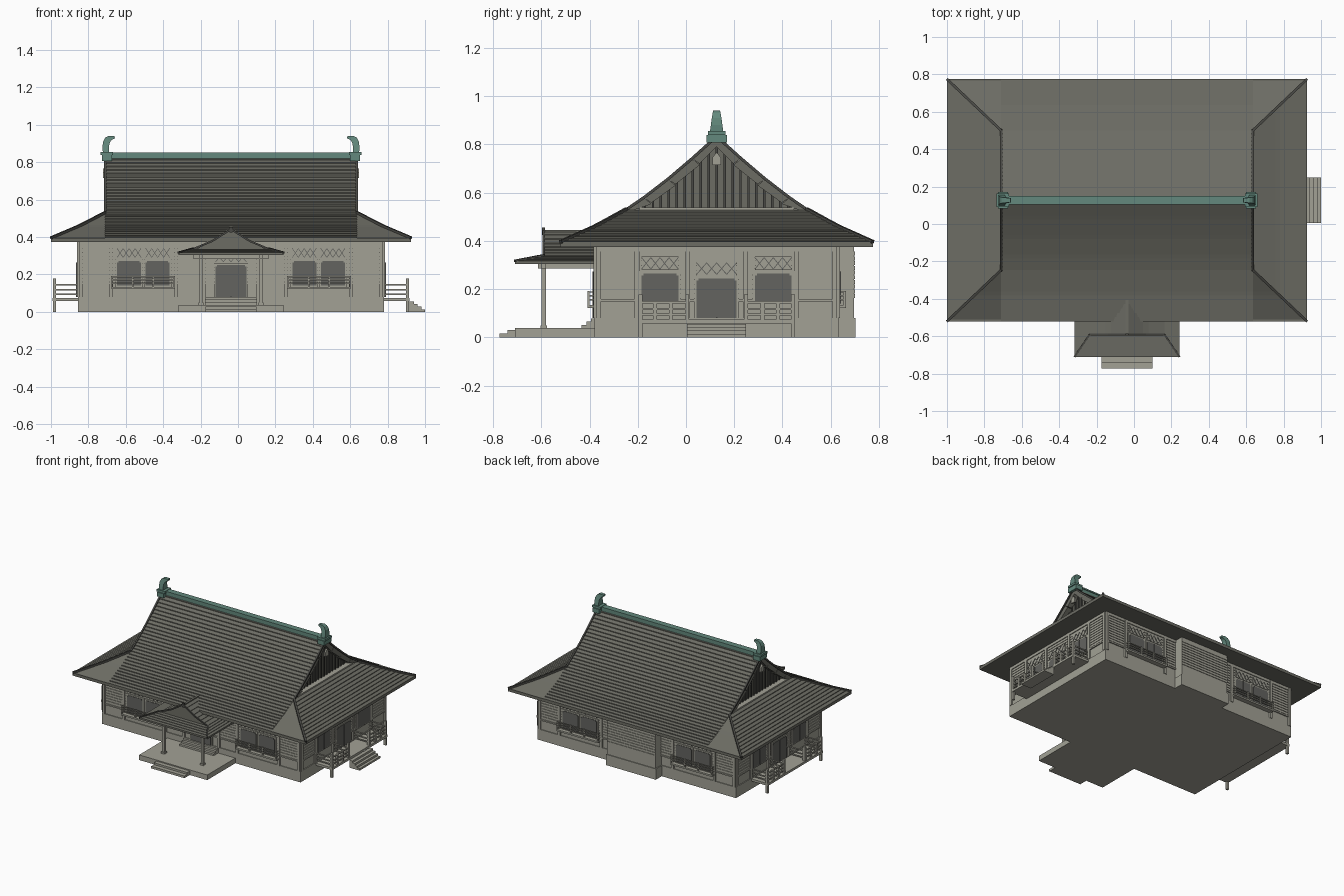
import bpy, bmesh, math
from mathutils import Vector, Matrix

if "Cube" in bpy.data.objects:
    bpy.data.objects.remove(bpy.data.objects["Cube"])

CX, CY = -0.0375, 0.127          # centre of the main hall
HX, HY = 0.8125, 0.5             # half size of the walls
parts = {}


def material(name, rgb):
    m = bpy.data.materials.new(name)
    m.diffuse_color = (*rgb, 1)
    m.use_nodes = True
    m.node_tree.nodes["Principled BSDF"].inputs["Base Color"].default_value = m.diffuse_color
    return m


STONE = material("pale_plaster", (0.36, 0.355, 0.30))
TILE = material("grey_tile", (0.15, 0.15, 0.127))
DARK = material("dark_trim", (0.065, 0.065, 0.058))
GLASS = material("window_grey", (0.125, 0.125, 0.115))
TEAL = material("weathered_copper", (0.125, 0.25, 0.205))


def part(name, mat):
    if name not in parts:
        parts[name] = (bmesh.new(), mat)
    return parts[name][0]


def box(name, mat, a, b):
    """Box between two corners, measured from the hall centre."""
    a, b = Vector(a), Vector(b)
    size = Vector([abs(q - p) for p, q in zip(a, b)])
    m = Matrix.Translation((a + b) / 2 + Vector((CX, CY, 0))) @ Matrix.Diagonal((*size, 1))
    bmesh.ops.create_cube(part(name, mat), size=1, matrix=m)


def rod(name, mat, a, b, w, h=None):
    a, b = Vector(a), Vector(b)
    d = b - a
    m = (Matrix.Translation((a + b) / 2 + Vector((CX, CY, 0))) @ d.to_track_quat('X', 'Z').to_matrix().to_4x4()
         @ Matrix.Diagonal((d.length, w, h or w, 1)))
    bmesh.ops.create_cube(part(name, mat), size=1, matrix=m)


def prism(name, mat, poly, offset):
    """Polygon extruded along an offset vector."""
    bm, o = part(name, mat), Vector(offset)
    c = Vector((CX, CY, 0))
    v0 = [bm.verts.new(Vector(p) + c) for p in poly]
    v1 = [bm.verts.new(Vector(p) + c + o) for p in poly]
    bm.faces.new(v0)
    bm.faces.new(v1[::-1])
    for i in range(len(poly)):
        j = (i + 1) % len(poly)
        bm.faces.new((v0[i], v0[j], v1[j], v1[i]))


def at(side, u, n, z):
    """Point on a wall: u along it, n outwards from it."""
    return {'front': (u, -HY - n, z), 'back': (u, HY + n, z),
            'right': (HX + n, u, z), 'left': (-HX - n, u, z)}[side]


def wbox(name, mat, side, u0, u1, z0, z1, n0, n1):
    box(name, mat, at(side, u0, n0, z0), at(side, u1, n1, z1))


def curve(pts, d):
    for (d0, z0), (d1, z1) in zip(pts, pts[1:]):
        if d <= d1 + 1e-6:
            return z0 + (z1 - z0) * (d - d0) / (d1 - d0)
    return pts[-1][1]


def slope(name, mat, rows, place, lip):
    """Tile courses; rows are (d, z, w0, w1), each course ends in a small lip."""
    bm, c = part(name, mat), Vector((CX, CY, 0))
    out = Vector(place(0, 1, 0)) - Vector(place(0, 0, 0)) + Vector((0, 0, 1))

    def quad(*ps):
        f = bm.faces.new([bm.verts.new(Vector(place(*p)) + c) for p in ps])
        f.normal_update()
        if f.normal.dot(out) < 0:
            f.normal_flip()
    for (d0, z0, a0, b0), (d1, z1, a1, b1) in zip(rows, rows[1:]):
        quad((a0, d0, z0), (b0, d0, z0), (b1, d1, z1 + lip), (a1, d1, z1 + lip))
        if lip:
            quad((a1, d1, z1 + lip), (b1, d1, z1 + lip), (b1, d1, z1), (a1, d1, z1))


def steps(a, b, n):
    return [a + (b - a) * i / n for i in range(n + 1)]


# Main roof: curved courses, gabled top and hipped skirt
PROF = [(0, 0.83), (0.1, 0.74), (0.2, 0.655), (0.3, 0.578), (0.373, 0.528), (0.5, 0.458), (0.6475, 0.392)]
GX, GY, EX, EY = 0.6725, 0.373, 0.9625, 0.6475
for s in (-1, 1):
    along = lambda w, d, z: (w, s * d, z)
    across = lambda w, d, z: (s * d, w, z)
    ds = steps(0, GY, 18) + steps(GY, EY, 12)[1:]
    slope("main_roof_courses", TILE, [(d, curve(PROF, d), -GX, GX) for d in ds], along, 0.006)
    skirt = steps(0, 1, 12)
    zs = [curve(PROF, GY + t * (EY - GY)) for t in skirt]
    for e in (-1, 1):       # smooth corner triangles
        slope("roof_corners", TILE, [(GY + t * (EY - GY), z, e * GX, e * (GX + t * (EX - GX)))
                                     for t, z in zip(skirt, zs)], along, 0)
        hip = [(e * (GX + t * (EX - GX)), s * (GY + t * (EY - GY)), z + 0.004) for t, z in zip(skirt, zs)]
        for a, b in zip(hip[::2], hip[2::2]):
            rod("hip_ridges", DARK, a, b, 0.014)
        for (d0, z0), (d1, z1) in zip(PROF[:4], PROF[1:5]):     # rake boards
            prism("bargeboards", TILE, [(e * 0.625, s * d0, z0), (e * 0.625, s * d1, z1),
                  (e * 0.625, s * max(d1 - 0.03, 0), z1 - 0.02 * (d1 < GY)), (e * 0.625, s * max(d0 - 0.03, 0), z0 - 0.025)][:4]
                  if d0 else [(e * 0.625, 0, z0), (e * 0.625, s * d1, z1), (e * 0.625, s * (d1 - 0.03), z1 - 0.02),
                              (e * 0.625, 0, z0 - 0.04)], (e * 0.046, 0, 0))
            rod("rake_trim", DARK, (e * GX, s * d0, z0 + 0.003), (e * GX, s * d1, z1 + 0.003), 0.012)
    slope("side_skirt_courses", TILE, [(GX + t * (EX - GX), z, -GY - t * (EY - GY), GY + t * (EY - GY))
                                       for t, z in zip(skirt, zs)], across, 0.005)
    # Gable wall with battens, sill and pendant
    prism("gable_walls", TILE, [(s * 0.61, -0.36, 0.525), (s * 0.61, 0.36, 0.525), (s * 0.61, 0.2, 0.64),
                                (s * 0.61, 0, 0.81), (s * 0.61, -0.2, 0.64)], (s * 0.02, 0, 0))
    for i in range(-9, 10):
        y = i * 0.033
        box("gable_battens", DARK, (s * 0.63, y - 0.005, 0.53), (s * 0.638, y + 0.005, curve(PROF, abs(y)) - 0.025))
    box("gable_sill", STONE, (s * 0.62, -0.32, 0.527), (s * GX, 0.32, 0.538))
    prism("gable_pendant", STONE, [(s * 0.672, -0.018, 0.715), (s * 0.672, 0.018, 0.715), (s * 0.672, 0.018, 0.745),
                                   (s * 0.672, 0, 0.768), (s * 0.672, -0.018, 0.745)], (s * 0.012, 0, 0))
    # Ridge end block and curled horn
    box("ridge_end_blocks", TEAL, (s * 0.635, -0.043, 0.808), (s * 0.69, 0.043, 0.84))
    box("ridge_end_blocks", TEAL, (s * 0.63, -0.036, 0.84), (s * 0.697, 0.036, 0.856))
    horn = [(0.652, 0.685, 0.85, 0.85, 0.028), (0.652, 0.687, 0.88, 0.88, 0.024), (0.65, 0.684, 0.9, 0.91, 0.02),
            (0.643, 0.672, 0.915, 0.932, 0.016), (0.634, 0.655, 0.922, 0.941, 0.014), (0.621, 0.622, 0.928, 0.94, 0.011)]
    bm = part("ridge_horns", TEAL)
    rings = [[bm.verts.new((CX + s * x, CY + y, z)) for x, y, z in
              ((i, -h, zi), (o, -h, zo), (o, h, zo), (i, h, zi))] for i, o, zi, zo, h in horn]
    bm.faces.new(rings[0])
    bm.faces.new(rings[-1])
    for r, q in zip(rings, rings[1:]):
        for k in range(4):
            bm.faces.new((r[k], r[(k + 1) % 4], q[(k + 1) % 4], q[k]))
box("ridge_cap", TEAL, (-0.66, -0.016, 0.82), (0.66, 0.016, 0.846))
box("ridge_cap", TEAL, (-0.66, -0.022, 0.843), (0.66, 0.022, 0.853))
box("main_soffit", TILE, (-EX, -EY, 0.375), (EX, EY, 0.396))

# Walls, base and rear bay
box("hall_walls", STONE, (-HX, -HY, 0), (HX, HY, 0.376))
box("foundation", STONE, (-HX - 0.006, -HY - 0.006, 0), (HX + 0.006, HY + 0.006, 0.08))
box("rear_bay", STONE, (-0.2, HY, 0), (0.2, HY + 0.07, 0.376))
box("rear_bay_base", STONE, (-0.206, HY, 0), (0.206, HY + 0.076, 0.08))


def window(side, c, h, z0, z1, door=False):
    wbox("window_frames", STONE, side, c - h - 0.01, c + h + 0.01, z0 - 0.008 * (not door), z1 + 0.01, 0, 0.009)
    wbox("window_panes", GLASS, side, c - h, c + h, z0, z1 - 0.008, 0, 0.012)
    wbox("window_panes", GLASS, side, c - h + 0.008, c + h - 0.008, z1 - 0.008, z1, 0, 0.012)
    wbox("window_mullions", GLASS, side, c - 0.003, c + 0.003, z0, z1, 0.01, 0.015)
    # diamond lattice transom
    t0 = z1 + 0.018
    t1 = t0 + 0.048
    wbox("transom_panels", STONE, side, c - h, c + h, t0 - 0.004, t1 + 0.004, 0, 0.008)
    for i in range(4):
        w = 2 * h / 4
        u = c - h + i * w
        for p, q in ((t0, t1), (t1, t0)):
            rod("transom_lattice", GLASS, at(side, u, 0.009, p), at(side, u + w, 0.009, q), 0.0035)


for side in ('front', 'back', 'right', 'left'):
    long = side in ('front', 'back')
    L = HX if long else HY
    for i in range(10):                                   # horizontal boarding
        z = 0.163 + i * 0.0195
        wbox("wall_boards", STONE, side, -L, L, z, z + 0.0165, 0, 0.004)
        if side == 'back':
            wbox("wall_boards", STONE, side, -0.2, 0.2, z, z + 0.0165, 0.07, 0.074)
    wbox("wall_rails", STONE, side, -L, L, 0.148, 0.158, 0, 0.008)
    wbox("wall_rails", STONE, side, -L, L, 0.355, 0.376, 0, 0.010)
    for s in (-1, 1):
        for u in ((0.803, 0.64, 0.295, 0.145) if long else (0.49, 0.33, 0.12)):
            wbox("wall_posts", STONE, side, s * u - 0.01, s * u + 0.01, 0.08, 0.376, 0, 0.011)
        if long:
            for u in (0.392, 0.545):
                window(side, s * u, 0.064, 0.14, 0.273)
            # shallow window balcony
            wbox("balcony_slabs", STONE, side, s * 0.3, s * 0.64, 0.122, 0.134, 0, 0.036)
            for z in (0.155, 0.172, 0.188):
                wbox("balcony_rails", STONE, side, s * 0.3, s * 0.64, z - 0.003, z + 0.003, 0.028, 0.034)
                for u in (0.303, 0.637):
                    wbox("balcony_rails", STONE, side, s * u - 0.003, s * u + 0.003, z - 0.003, z + 0.003, 0, 0.034)
            for u in (0.303, 0.415, 0.525, 0.637):
                wbox("balcony_posts", STONE, side, s * u - 0.004, s * u + 0.004, 0.13, 0.193, 0.027, 0.036)
        else:
            window(side, s * 0.235, 0.076, 0.15, 0.265)
            # railed veranda either side of the door
            for z in (0.095, 0.118, 0.145):
                wbox("veranda_rails", STONE, side, s * 0.122, s * 0.32, z - 0.004, z + 0.004, 0.127, 0.135)
                for u in (0.122, 0.316):
                    wbox("veranda_rails", STONE, side, s * u - 0.004, s * u + 0.004, z - 0.004, z + 0.004, 0, 0.135)
            for u, z0, z1 in ((0.122, 0.06, 0.178), (0.19, 0.06, 0.148), (0.255, 0.06, 0.148), (0.316, 0, 0.178)):
                wbox("veranda_posts", STONE, side, s * u - 0.008, s * u + 0.008, z0, z1, 0.122, 0.14)
    if not long:
        window(side, 0, 0.083, 0.08, 0.243, True)
        wbox("veranda_floor", STONE, side, -0.325, 0.325, 0.058, 0.075, 0, 0.142)
window('front', 0, 0.082, 0.08, 0.25, True)
for i, z in enumerate((0.056, 0.042, 0.028, 0.014)):      # side stairs
    wbox("side_stairs", STONE, 'right', -0.122, 0.122, 0, z, 0.14, 0.165 + 0.02 * i)

# Porch: platform, steps, posts and beams
box("porch_platform", STONE, (-0.281, -0.837, 0), (0.281, -HY, 0.038))
box("porch_front_steps", STONE, (-0.137, -0.9, 0), (0.137, -0.83, 0.016))
box("porch_front_steps", STONE, (-0.137, -0.868, 0), (0.137, -0.83, 0.03))
for i, z in enumerate((0.078, 0.065, 0.051)):
    box("door_steps", STONE, (-0.14, -HY - 0.02 * (i + 1), 0.03), (0.14, -HY, z))
for s in (-1, 1):
    box("porch_posts", STONE, (s * 0.16 - 0.009, -0.726, 0.03), (s * 0.16 + 0.009, -0.708, 0.305))
    box("porch_post_feet", STONE, (s * 0.16 - 0.014, -0.731, 0.03), (s * 0.16 + 0.014, -0.703, 0.05))
    box("porch_beams", STONE, (s * 0.16 - 0.008, -0.74, 0.286), (s * 0.16 + 0.008, -HY, 0.306))
box("porch_beams", STONE, (-0.2, -0.726, 0.283), (0.2, -0.708, 0.306))

# Porch roof: front gable over a hipped skirt
PP = [(0, 0.442), (0.1, 0.379), (0.2, 0.337), (0.281, 0.314)]
for s in (-1, 1):
    rows = [(d, curve(PP, d), -0.717 - max(0, d - 0.2) / 0.081 * 0.12, -0.49) for d in steps(0, 0.2, 7) + steps(0.2, 0.281, 4)[1:]]
    slope("porch_roof_courses", TILE, rows, lambda w, d, z: (s * d, w, z), 0.003)
    rod("porch_hips", DARK, (s * 0.2, -0.717, 0.34), (s * 0.281, -0.837, 0.317), 0.01)
    for (d0, z0), (d1, z1) in zip(PP[:2], PP[1:3]):
        rod("porch_rakes", DARK, (s * d0, -0.717, z0), (s * d1, -0.717, z1), 0.01)
slope("porch_skirt_courses", TILE, [(0.717 + t * 0.12, 0.337 - t * 0.023, -0.2 - t * 0.081, 0.2 + t * 0.081)
                                    for t in steps(0, 1, 5)], lambda w, d, z: (w, -d, z), 0.003)
prism("porch_gable", TILE, [(-0.2, -0.712, 0.33), (0.2, -0.712, 0.33), (0.1, -0.712, 0.375),
                            (0, -0.712, 0.437), (-0.1, -0.712, 0.375)], (0, 0.015, 0))
box("porch_soffit", TILE, (-0.281, -0.837, 0.304), (0.281, -HY, 0.316))
box("porch_ridge", TILE, (-0.008, -0.717, 0.437), (0.008, -0.52, 0.445))
box("porch_finial", DARK, (-0.008, -0.724, 0.425), (0.008, -0.712, 0.455))

# Turn every part into an object
for name, (bm, mat) in parts.items():
    if "courses" not in name and "corners" not in name:
        bmesh.ops.recalc_face_normals(bm, faces=bm.faces[:])
    me = bpy.data.meshes.new(name)
    bm.to_mesh(me)
    bm.free()
    me.materials.append(mat)
    bpy.context.collection.objects.link(bpy.data.objects.new(name, me))
